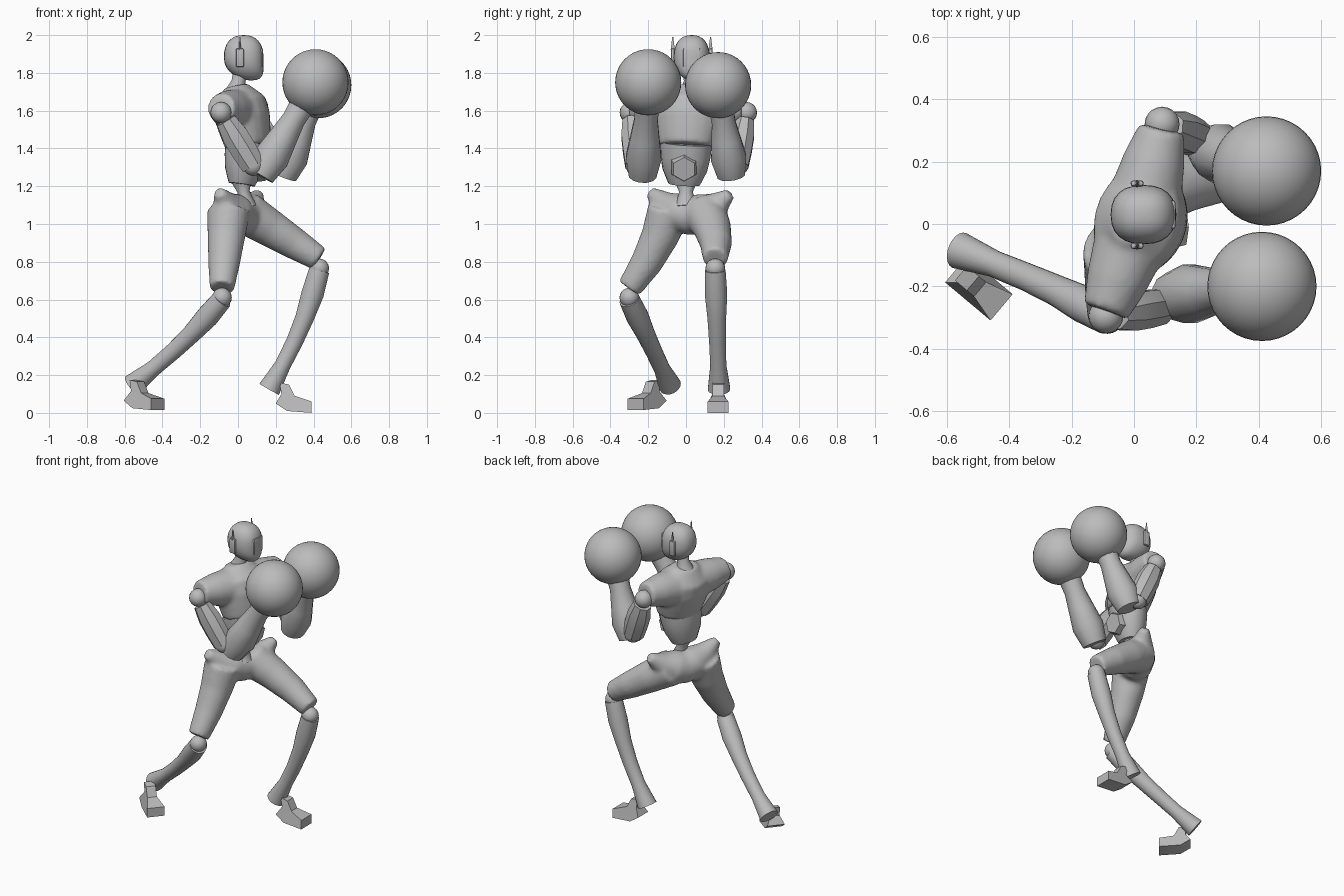
import bpy
import bmesh
from math import copysign, cos, sin, pi, radians
from mathutils import Vector, Matrix

default_cube = bpy.data.objects.get("Cube")
if default_cube:
    bpy.data.objects.remove(default_cube, do_unlink=True)

GREY = (.5, .5, .5, 1)
grey = bpy.data.materials.new("plain grey")
grey.use_nodes = True
grey.diffuse_color = GREY
for node in grey.node_tree.nodes:
    if node.type == "BSDF_PRINCIPLED":
        node.inputs["Base Color"].default_value = GREY

UP = Vector((0, 0, 1))
SIDE = Vector((0, 1, 0))              # the figure looks along +x
TWIST = Vector((.3, .95, 0))          # line through the turned shoulders
STEP_BACK = Vector((.65, .76, 0))     # sideways axis of the trailing leg


def finish(name, bm, sharp=40):
    """Turn a bmesh into a named, shaded grey object."""
    bmesh.ops.recalc_face_normals(bm, faces=bm.faces)
    mesh = bpy.data.meshes.new(name)
    bm.to_mesh(mesh)
    bm.free()
    mesh.materials.append(grey)
    mesh.shade_smooth()
    mesh.set_sharp_from_angle(angle=radians(sharp))
    obj = bpy.data.objects.new(name, mesh)
    bpy.context.collection.objects.link(obj)
    return obj


def add_limb(bm, start, end, radii, side=SIDE, flat=1, bow=(0, 0, 0), sides=20):
    """Skin evenly spaced rings from start to end, bowed sideways in the middle."""
    start, end, bow = Vector(start), Vector(end), Vector(bow)
    last = len(radii) - 1
    rings = []
    for i, radius in enumerate(radii):
        t = i / last
        centre = start.lerp(end, t) + bow * sin(pi * t)
        tangent = (end - start + bow * (pi * cos(pi * t))).normalized()
        across = (side - tangent * side.dot(tangent)).normalized()
        depth = tangent.cross(across) * flat
        angles = [2 * pi * (k + .5) / sides for k in range(sides)]
        rings.append([bm.verts.new(centre + (across * cos(a) + depth * sin(a)) * radius)
                      for a in angles])
    for low, high in zip(rings, rings[1:]):
        for k in range(sides):
            n = (k + 1) % sides
            bm.faces.new((low[k], low[n], high[n], high[k]))
    bm.faces.new(rings[0])
    bm.faces.new(rings[-1])


def limb(name, start, end, radii, **shape):
    bm = bmesh.new()
    add_limb(bm, start, end, radii, **shape)
    return finish(name, bm)


def melt(name, bm):
    """Merge overlapping limbs into one soft continuous body."""
    obj = finish(name, bm)
    remesh = obj.modifiers.new("merge", "REMESH")
    remesh.mode = "VOXEL"
    remesh.voxel_size = .012
    remesh.use_smooth_shade = True
    soften = obj.modifiers.new("soften", "SMOOTH")
    soften.factor = .5
    soften.iterations = 8


def ball(name, centre, radius, segments=20):
    bm = bmesh.new()
    bmesh.ops.create_uvsphere(bm, u_segments=segments, v_segments=segments // 2,
                              radius=radius, matrix=Matrix.Translation(centre))
    return finish(name, bm, sharp=60)


def block(name, centre, size, bevel):
    bm = bmesh.new()
    bmesh.ops.create_cube(bm, size=1)
    bmesh.ops.scale(bm, vec=size, verts=bm.verts)
    bmesh.ops.bevel(bm, geom=bm.edges[:], offset=bevel, segments=2,
                    profile=.5, affect="EDGES")
    bmesh.ops.translate(bm, vec=centre, verts=bm.verts)
    return finish(name, bm)


def foot(name, heel, heading):
    """Extruded side profile, narrower at the ankle than at the sole."""
    profile = [(.02, .16), (.07, .15), (.1, .09), (.19, .06),
               (.19, 0), (.06, .01), (0, .05), (.03, .1)]
    turn = Matrix.Translation(heel) @ Matrix.Rotation(radians(heading), 4, "Z")
    bm = bmesh.new()
    walls = []
    for sign in (-1, 1):
        walls.append([bm.verts.new(turn @ Vector((f, sign * (.03 if z > .08 else .055), z)))
                      for f, z in profile])
        bm.faces.new(walls[-1])
    for k in range(len(profile)):
        n = (k + 1) % len(profile)
        bm.faces.new((walls[0][k], walls[0][n], walls[1][n], walls[1][k]))
    return finish(name, bm)


# Head: a squarish egg whose lower half narrows and moves forward into the jaw
head_centre = Vector((.03, .03, 1.88))
bm = bmesh.new()
bmesh.ops.create_uvsphere(bm, u_segments=24, v_segments=16, radius=1)
for v in bm.verts:
    x, y, z = (copysign(abs(c) ** .85, c) for c in v.co)
    drop = max(0, -z) ** 2
    v.co = head_centre + Vector((x * .105 + drop * .04, y * (.095 - drop * .02), z * .12))
finish("head", bm)

# Face plate, ear pieces and antennae
block("face_plate", head_centre + Vector((.085, 0, 0)), (.035, .09, .1), .006)
for label, sign in (("left", 1), ("right", -1)):
    ear = head_centre + SIDE * (sign * .1) - Vector((.02, 0, 0))
    block(label + "_ear_piece", ear, (.042, .02, .1), .009)
    limb(label + "_antenna", ear + UP * .04, ear + UP * .11, (.012, .003), flat=.6, sides=8)
limb("neck", (-.01, .025, 1.69), (.015, .025, 1.82), (.065, .037, .04))

# Joints that differ between the two halves of the pose
ARMS = [
    # label, sign, shoulder, elbow, glove
    ("left", 1, Vector((.09, .32, 1.59)), Vector((.2, .275, 1.31)), Vector((.425, .17, 1.735))),
    ("right", -1, Vector((-.09, -.295, 1.59)), Vector((.08, -.265, 1.31)), Vector((.41, -.2, 1.75))),
]
LEGS = [
    # label, sideways axis, hip, knee, heel flare, foot corner, foot heading
    ("left", SIDE, Vector((.04, .1, 1.06)), Vector((.43, .155, .765)),
     Vector((.165, .175, .125)), (.2, .17, 0), 0),
    ("right", STEP_BACK, Vector((-.05, -.09, 1.07)), Vector((-.085, -.3, .61)),
     Vector((-.56, -.085, .145)), (-.57, -.145, .015), -40),
]

# Chest melted together with both shoulders
bm = bmesh.new()
add_limb(bm, (.055, 0, 1.41), (-.01, .02, 1.73), (.15, .17, .185, .175, .08),
         side=TWIST, flat=.78)
for label, sign, shoulder, elbow, glove in ARMS:
    inner = Vector((.01, .01, 1.6)) + TWIST * (sign * .1)
    add_limb(bm, inner, shoulder - SIDE * (sign * .015) + UP * .025, (.115, .1, .075), side=UP)
melt("chest", bm)

# Abdomen with its six-sided plate, and the thin waist
limb("abdomen", (.02, -.01, 1.21), (.05, 0, 1.43), (.085, .12, .135, .14),
     side=TWIST, flat=.82, sides=16)
limb("belly_plate", (.08, -.01, 1.31), (.16, -.01, 1.29), (.08, .077, .065), sides=6)
limb("waist", (.015, 0, 1.25), (.045, 0, 1.09), (.07, .036, .06), flat=.9)

# Pelvis, sagging between raised hip tips, melted together with both thighs
bm = bmesh.new()
add_limb(bm, (-.1, -.19, 1.17), (.11, .235, 1.16), (.03, .07, .105, .105, .105, .07, .03),
         side=UP, bow=(0, 0, -.12))
for label, axis, hip, knee, flare, corner, heading in LEGS:
    add_limb(bm, hip, knee + UP * .05, (.115, .1, .085, .066), side=axis, bow=(0, .025, 0))
melt("pelvis_and_thighs", bm)

# Knees, bowed shins with flared heels, and feet
for label, axis, hip, knee, flare, corner, heading in LEGS:
    ball(label + "_knee", knee, .052)
    limb(label + "_shin", knee - UP * .01, flare, (.055, .06, .05, .045, .043, .06),
         side=axis, bow=(.03, 0, 0))
    foot(label + "_foot", corner, heading)

# Arms: shoulder ball, upper arm, elbow, forearm and round glove
for label, sign, shoulder, elbow, glove in ARMS:
    ball(label + "_shoulder_joint", shoulder, .056)
    limb(label + "_upper_arm", shoulder.lerp(elbow, .15), elbow, (.05, .065, .065, .06),
         flat=1.15, sides=8)
    ball(label + "_elbow", elbow, .055)
    cuff = elbow + Vector((.04, sign * -.035, -.055))
    limb(label + "_forearm", cuff, cuff.lerp(glove, .8), (.075, .097, .08, .064, .07), sides=12)
    ball(label + "_glove", glove, .175, 40)
